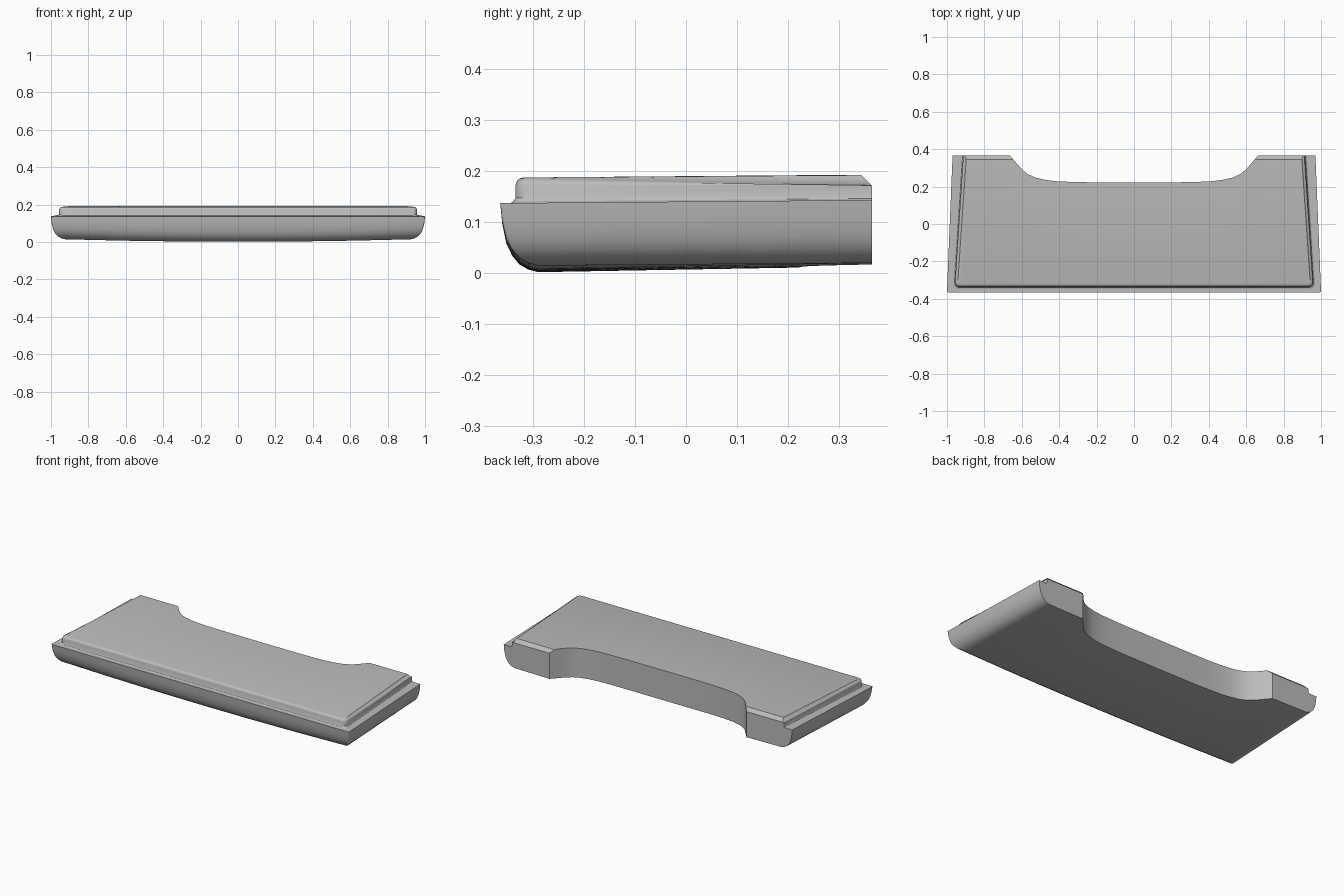
import bpy, bmesh, math

cube = bpy.data.objects.get("Cube")
if cube:
    bpy.data.objects.remove(cube, do_unlink=True)

grey = bpy.data.materials.new("plain grey")
grey.use_nodes = True
grey.diffuse_color = (0.5, 0.5, 0.5, 1)
grey.node_tree.nodes["Principled BSDF"].inputs["Base Color"].default_value = (0.5, 0.5, 0.5, 1)

BACK = 0.365
# Right half of the rear cut-out, from the middle to the arm
NOTCH = [(0, .223), (.24, .223), (.34, .225), (.42, .229), (.48, .237), (.53, .249),
         (.57, .268), (.60, .293), (.625, .322), (.645, .345), (.662, BACK)]


def along(y):
    return (y + BACK) / (2 * BACK)


def underside(x, y):
    s = along(y)
    return .013 * s + .016 * x * x * (1 - .5 * s)


def rim(x, y):
    return .137 + .006 * along(y)


def crown(x, y):
    return .187 + .006 * along(y)


def make_ring(front_half, back_half, front, radius, low, high, h, back_limit, chamfer):
    """One closed outline: front points left to right, then back points."""
    half = [((x, front), (x, y)) for x, y in NOTCH]
    for k in range(5):
        a = math.radians(22.5 * k)
        dx, dy = radius * (1 - math.sin(a)), radius * (1 - math.cos(a))
        half.append(((front_half - dx, front + dy), (back_half - dx, BACK)))
    columns = [((-f[0], f[1]), (-b[0], b[1])) for f, b in half[:0:-1]] + half
    points = [f for f, b in columns] + [b for f, b in reversed(columns)]
    ring = []
    for x, y in points:
        y = min(y, back_limit)
        z = low(x, y) + h * (high(x, y) - low(x, y))
        if chamfer:
            z = min(z, .172 + BACK - y)
        ring.append((x, y, z))
    return ring


def loft(name, rings, cap_bottom):
    bm = bmesh.new()
    loops = [[bm.verts.new(p) for p in ring] for ring in rings]
    n = len(loops[0])
    for a, b in zip(loops, loops[1:]):
        for i in range(n):
            j = (i + 1) % n
            bm.faces.new((a[i], a[j], b[j], b[i]))
    # Caps run in strips from the front edge to the back edge
    for loop in ([loops[0]] if cap_bottom else []) + [loops[-1]]:
        for i in range(n // 2 - 1):
            bm.faces.new((loop[i], loop[i + 1], loop[n - 2 - i], loop[n - 1 - i]))
    bmesh.ops.remove_doubles(bm, verts=bm.verts, dist=.0003)
    bmesh.ops.recalc_face_normals(bm, faces=bm.faces)
    top = max(bm.faces, key=lambda f: f.calc_center_median().z)
    if top.normal.z < 0:
        bmesh.ops.reverse_faces(bm, faces=bm.faces)
    mesh = bpy.data.meshes.new(name)
    bm.to_mesh(mesh)
    bm.free()
    mesh.materials.append(grey)
    obj = bpy.data.objects.new(name, mesh)
    bpy.context.collection.objects.link(obj)
    bpy.ops.object.select_all(action="DESELECT")
    obj.select_set(True)
    bpy.context.view_layer.objects.active = obj
    bpy.ops.object.shade_smooth_by_angle(angle=math.radians(30))


# Lower tray with rounded underside edges: inset, height fraction
tray = [(.075, 0), (.055, .04), (.037, .12), (.023, .25), (.012, .42), (.004, .7), (0, 1)]
loft("lower_body",
     [make_ring(1 - d, .97 - d, -BACK + d, .005, underside, rim, h, BACK, False)
      for d, h in tray], True)

# Raised top panel with a small foot fillet, rounded rim and chamfered rear arms
panel = [(-.01, 0), (-.004, .06), (0, .2), (0, .7), (.003, .87), (.008, .96), (.016, 1)]
loft("top_panel",
     [make_ring(.957 - d, .913 - d, -.335 + d, .022, rim, crown, h,
                .345 if h == 1 else BACK, True)
      for d, h in panel], False)
